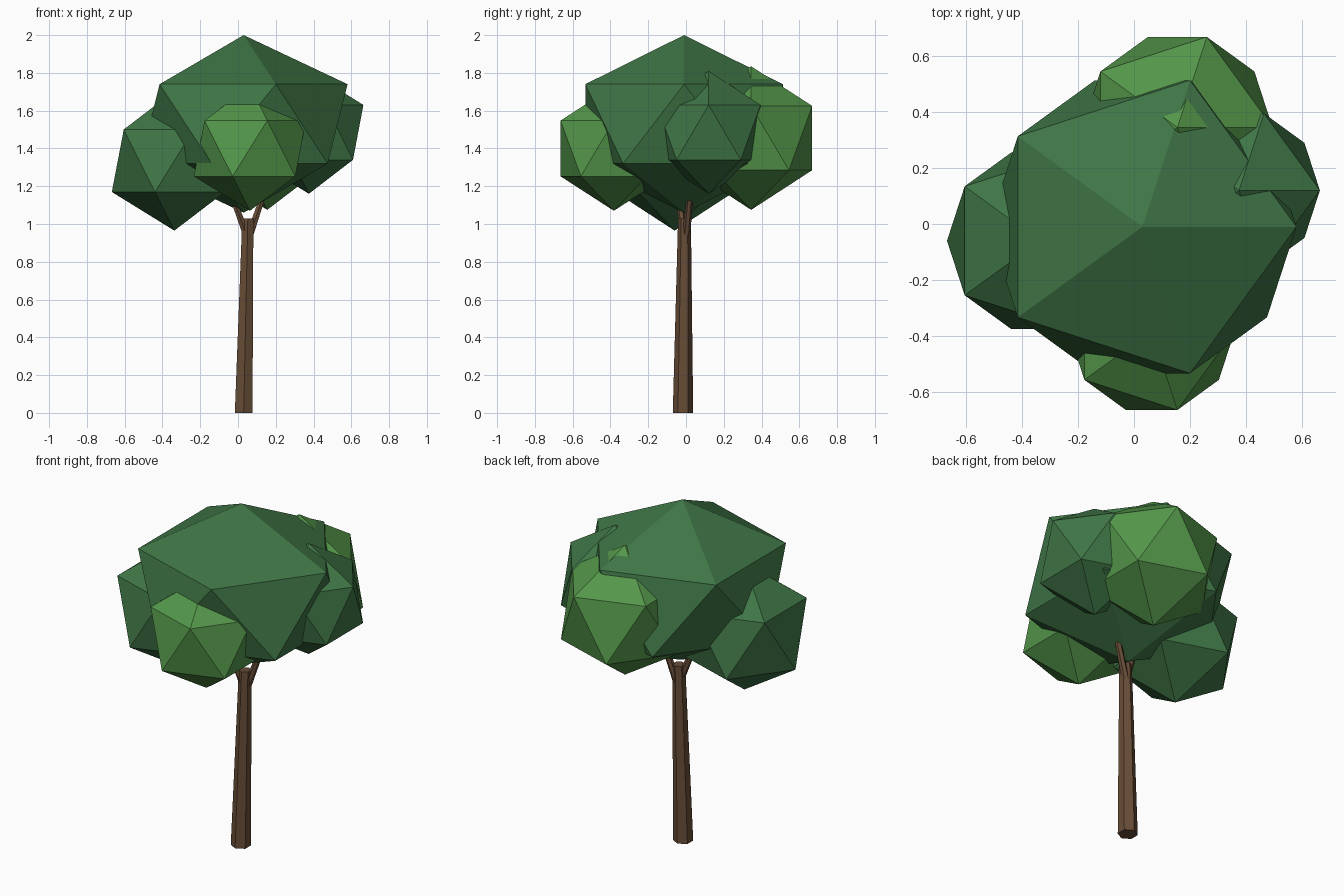
import bpy
from mathutils import Vector

if "Cube" in bpy.data.objects:
    bpy.data.objects.remove(bpy.data.objects["Cube"])


def material(name, rgb):
    m = bpy.data.materials.new(name)
    m.diffuse_color = (*rgb, 1)
    m.use_nodes = True
    m.node_tree.nodes["Principled BSDF"].inputs["Base Color"].default_value = m.diffuse_color
    return m


dark_green = material("dark green", (0.050, 0.180, 0.061))
light_green = material("light green", (0.088, 0.305, 0.068))
brown = material("brown", (0.138, 0.074, 0.038))


def leaf_clump(name, center, radius, height, mat):
    """Faceted icosahedron clump with its own vertical radius."""
    bpy.ops.mesh.primitive_ico_sphere_add(subdivisions=1, radius=1, location=center)
    ob = bpy.context.object
    ob.name = name
    ob.scale = (radius, radius, height)
    ob.data.materials.append(mat)


def limb(name, start, end, r1, r2):
    """Six-sided tapered limb; rings stay level for the trunk, tilt for branches."""
    start, end = Vector(start), Vector(end)
    axis = end - start
    bpy.ops.mesh.primitive_cone_add(vertices=6, radius1=r1, radius2=r2,
                                    depth=axis.length, location=(start + end) / 2)
    ob = bpy.context.object
    ob.name = name
    ob.rotation_euler = Vector((0, 0, 1)).rotation_difference(axis).to_euler()
    ob.data.materials.append(brown)
    return ob


# Trunk: leaning taper with level ends
trunk = limb("trunk", (0.03, -0.016, 0), (0.03, -0.016, 1.03), 0.054, 0.034)
for v in trunk.data.vertices:
    if v.co.z > 0:
        v.co.x += 0.022
        v.co.y += 0.008

# Forked branches reaching into the crown
limb("left_branch", (0.05, -0.01, 0.93), (-0.04, -0.04, 1.17), 0.022, 0.015)
limb("right_branch", (0.055, 0.0, 0.92), (0.15, 0.025, 1.20), 0.022, 0.015)

# Crown
leaf_clump("main_crown", (0.03, -0.01, 1.53), 0.615, 0.47, dark_green)
leaf_clump("left_clump", (-0.337, -0.06, 1.335), 0.37, 0.37, dark_green)
leaf_clump("right_clump", (0.375, 0.12, 1.485), 0.323, 0.325, dark_green)
leaf_clump("front_clump", (0.063, -0.382, 1.40), 0.332, 0.33, light_green)
leaf_clump("back_clump", (0.155, 0.345, 1.455), 0.38, 0.38, light_green)
